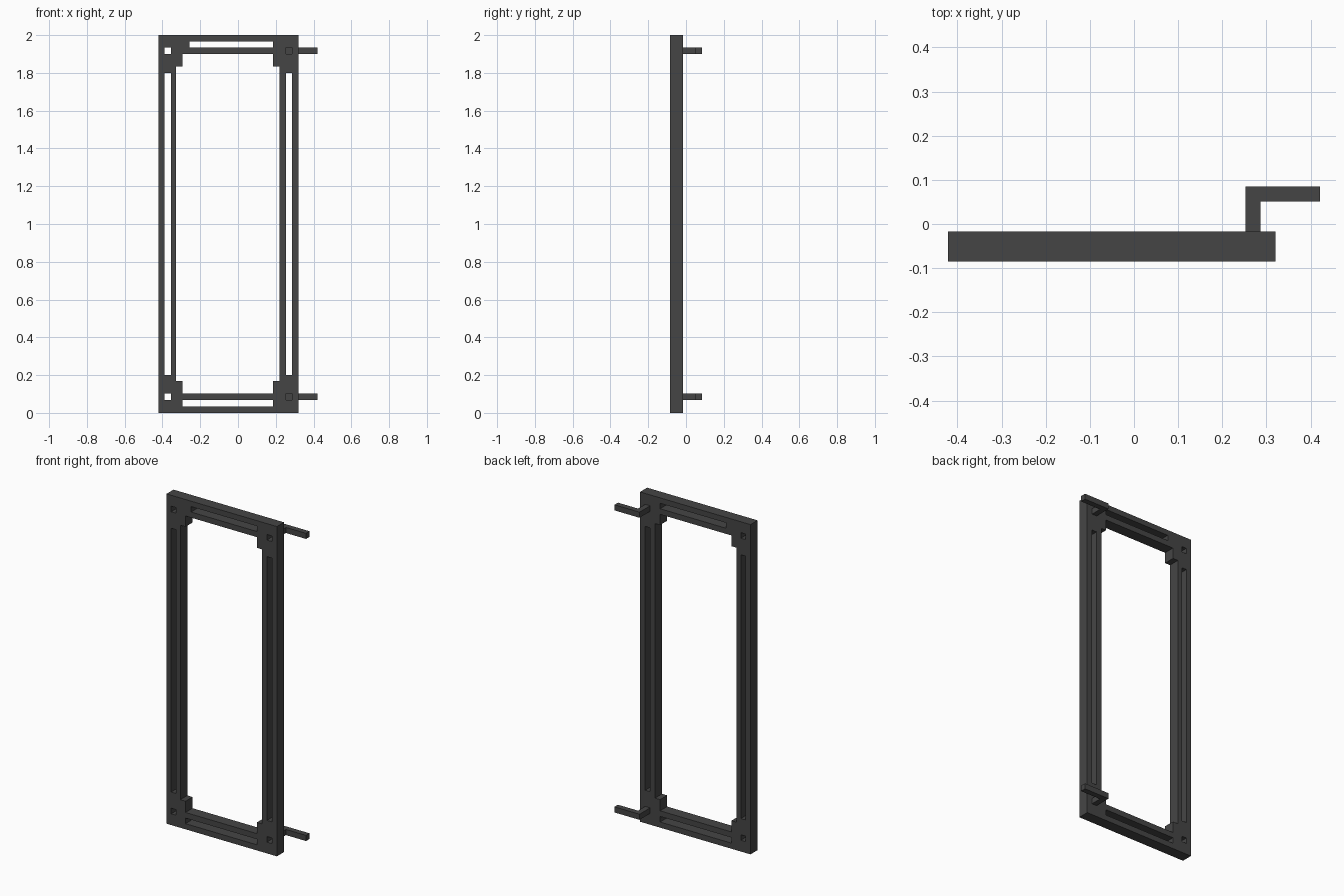
import bpy, bmesh, math

if "Cube" in bpy.data.objects:
    bpy.data.objects.remove(bpy.data.objects["Cube"])

dark = bpy.data.materials.new("dark_grey")
dark.diffuse_color = (0.06, 0.06, 0.06, 1)
dark.use_nodes = True
dark.node_tree.nodes["Principled BSDF"].inputs["Base Color"].default_value = dark.diffuse_color


def finish(name, bm):
    bmesh.ops.dissolve_limit(bm, angle_limit=math.radians(1),
                             verts=bm.verts[:], edges=bm.edges[:])
    bmesh.ops.recalc_face_normals(bm, faces=bm.faces[:])
    mesh = bpy.data.meshes.new(name)
    bm.to_mesh(mesh)
    bm.free()
    mesh.materials.append(dark)
    ob = bpy.data.objects.new(name, mesh)
    bpy.context.collection.objects.link(ob)
    return ob


def extrude(bm, vec):
    geo = bmesh.ops.extrude_face_region(bm, geom=bm.faces[:])["geom"]
    bmesh.ops.translate(bm, vec=vec,
                        verts=[g for g in geo if isinstance(g, bmesh.types.BMVert)])


def plate(name, outer, voids, y0, y1):
    """Flat plate in xz with rectangular cut-outs (x0, x1, z0, z1)."""
    rects = [outer] + voids
    xs = sorted({v for r in rects for v in r[:2]})
    zs = sorted({v for r in rects for v in r[2:]})
    bm = bmesh.new()
    for xa, xb in zip(xs, xs[1:]):
        for za, zb in zip(zs, zs[1:]):
            cx, cz = (xa + xb) / 2, (za + zb) / 2
            if any(r[0] < cx < r[1] and r[2] < cz < r[3] for r in voids):
                continue
            bm.faces.new([bm.verts.new((x, y0, z)) for x, z in
                          ((xa, za), (xb, za), (xb, zb), (xa, zb))])
    bmesh.ops.remove_doubles(bm, verts=bm.verts[:], dist=1e-5)
    extrude(bm, (0, y1 - y0, 0))
    return finish(name, bm)


# Door frame: opening with stepped corners, edge slots and corner bolt holes
LEFT, RIGHT = (-0.389, -0.356), (0.253, 0.286)
BOTTOM, TOP = (0.068, 0.102), (1.900, 1.934)
voids = [(-0.328, 0.219, 0.17, 1.835), (-0.293, 0.186, 0.102, 1.900),
         (-0.256, 0.186, 1.934, 1.967), (-0.293, 0.186, 0.034, 0.068)]
for x in (LEFT, RIGHT):
    voids.append((*x, 0.20, 1.80))
    voids += [(*x, *z) for z in (BOTTOM, TOP)]
plate("door_frame", (-0.421, 0.320, 0.0, 2.0), voids, -0.0845, -0.017)

# L-shaped hinge arms behind the right-hand corner holes
for name, (z0, z1) in (("lower_hinge_arm", BOTTOM), ("upper_hinge_arm", TOP)):
    bm = bmesh.new()
    profile = [(0.253, -0.017), (0.286, -0.017), (0.286, 0.051),
               (0.421, 0.051), (0.421, 0.0845), (0.253, 0.0845)]
    bm.faces.new([bm.verts.new((x, y, z0)) for x, y in profile])
    extrude(bm, (0, 0, z1 - z0))
    finish(name, bm)
